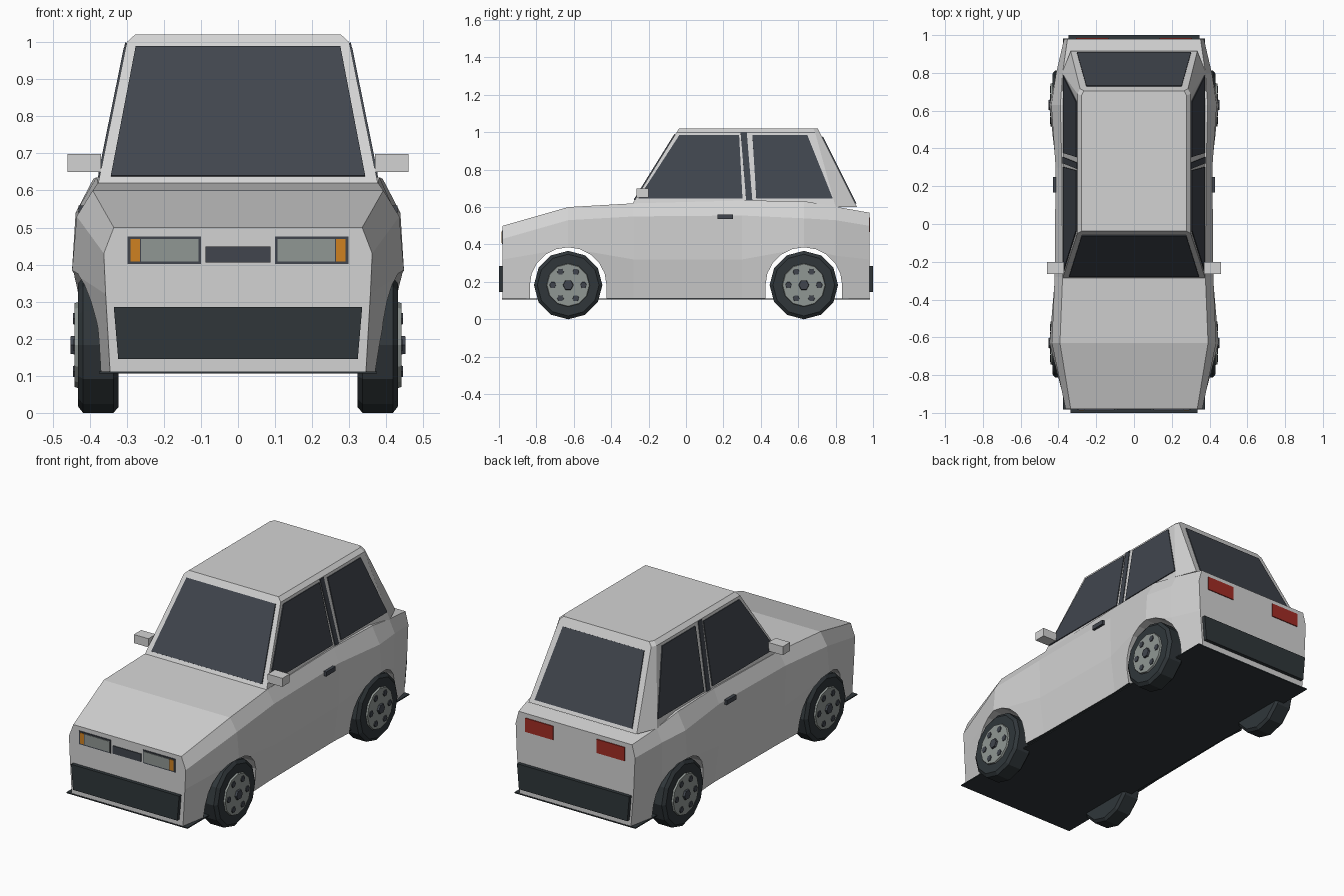
import bpy, bmesh
from math import sin, cos, pi
from mathutils import Vector

cube = bpy.data.objects.get("Cube")
if cube:
    bpy.data.objects.remove(cube)


def material(name, r, g, b):
    m = bpy.data.materials.new(name)
    m.use_nodes = True
    m.diffuse_color = (r, g, b, 1)
    bsdf = m.node_tree.nodes["Principled BSDF"]
    bsdf.inputs["Base Color"].default_value = (r, g, b, 1)
    bsdf.inputs["Roughness"].default_value = 0.7
    return m


PAINT = material("light grey paint", .65, .65, .65)
GLASS = material("dark glass", .052, .06, .075)
BLACK = material("black rubber", .029, .037, .042)
SILVER = material("silver grey", .28, .31, .295)
ORANGE = material("orange lens", .62, .22, .015)
RED = material("red lens", .36, .026, .018)


def loft(name, rings, *mats):
    """Skin a list of equal closed rings and cap both ends."""
    bm = bmesh.new()
    loops = [[bm.verts.new(p) for p in ring] for ring in rings]
    n = len(loops[0])
    for a, b in zip(loops, loops[1:]):
        for i in range(n):
            j = (i + 1) % n
            bm.faces.new((a[i], a[j], b[j], b[i]))
    bm.faces.new(loops[0])
    bm.faces.new(loops[-1])
    bmesh.ops.recalc_face_normals(bm, faces=bm.faces)
    mesh = bpy.data.meshes.new(name)
    bm.to_mesh(mesh)
    bm.free()
    for m in mats:
        mesh.materials.append(m)
    obj = bpy.data.objects.new(name, mesh)
    bpy.context.collection.objects.link(obj)
    return obj


def mirrored(half):
    return half + [(-x, y, z) for x, y, z in reversed(half)]


def plate(name, corners, out, mat, thick=.005):
    """Flat polygon raised along its normal on the side given by out."""
    pts = [Vector(p) for p in corners]
    n = (pts[1] - pts[0]).cross(pts[2] - pts[0]).normalized()
    if n.dot(Vector(out)) < 0:
        n.negate()
    return loft(name, [[p - n * .002 for p in pts], [p + n * thick for p in pts]], mat)


def box(name, x, y, z, mat):
    return loft(name, [[(a, y[0], z[0]), (a, y[1], z[0]), (a, y[1], z[1]), (a, y[0], z[1])]
                       for a in x], mat)


# Body shell: sill, waist, shoulder and deck edge at each station
stations = [
    (-.98, .345, (.357, .32), (.362, .43), (.335, .50)),
    (-.63, .405, (.448, .38), (.435, .53), (.392, .60)),
    (-.28, .39, (.418, .32), (.420, .55), (.378, .62)),
    (.30, .385, (.412, .32), (.415, .555), (.382, .635)),
    (.63, .405, (.448, .38), (.438, .54), (.39, .632)),
    (.80, .38, (.410, .34), (.412, .53), (.378, .602)),
    (.98, .345, (.362, .32), (.370, .50), (.352, .57)),
]
rings = [mirrored([(sill, y, .11)] + [(x, y, z) for x, z in rest])
         for y, sill, *rest in stations]
body = loft("body", rings, PAINT, BLACK)

# Wheel arches cut straight through the body
AXLES = (-.63, .63)
HUB_Z = .183
for axle in AXLES:
    arc = [(axle + .205 * cos(pi * i / 10), HUB_Z + .202 * sin(pi * i / 10)) for i in range(11)]
    outline = [(axle + .205, 0)] + arc + [(axle - .205, 0)]
    cutter = loft("arch_cutter", [[(x, y, z) for y, z in outline] for x in (-.6, .6)], PAINT)
    mod = body.modifiers.new("arch", 'BOOLEAN')
    mod.operation = 'DIFFERENCE'
    mod.solver = 'EXACT'
    mod.object = cutter
    bpy.context.view_layer.objects.active = body
    bpy.ops.object.modifier_apply(modifier=mod.name)
    bpy.data.objects.remove(cutter)

# The underside is dark
for f in body.data.polygons:
    f.material_index = 1 if f.normal.z < -.9 and f.center.z < .12 else 0
box("underbody", (-.375, .375), (-.983, .983), (.106, .112), BLACK)

# Cabin with a chamfered roof edge
loft("cabin", [
    mirrored([(.381, -.297, .60), (.381, .80, .60), (.335, .915, .60)]),
    mirrored([(.30, -.05, 1.0), (.30, .69, 1.0), (.285, .715, 1.0)]),
    mirrored([(.278, -.038, 1.02), (.278, .68, 1.02), (.265, .705, 1.02)]),
], PAINT)


def on_end(z, front):
    return -.28 + (z - .63) * .62 if front else .90 - (z - .63) * .5


# Windscreen and rear window
for name, front, lo, hi in (("windscreen", True, (.343, .638), (.276, .987)),
                            ("rear_window", False, (.302, .618), (.252, .975))):
    half = [(w, on_end(z, front), z) for w, z in (lo, hi)]
    plate(name, mirrored(half), (0, -1 if front else 1, 0), GLASS)


# Parts found on both sides
def side_panel(name, s, outline, mat, thick=.005):
    pts = [(s * (.375 - (z - .63) * .2027), y, z) for y, z in outline]
    plate(name, pts, (s, 0, 0), mat, thick)


for s, side in ((1, "left"), (-1, "right")):
    side_panel(side + "_front_window", s,
               [(-.255, .645), (.302, .645), (.284, .985), (-.035, .985)], GLASS)
    side_panel(side + "_rear_window", s,
               [(.376, .645), (.785, .645), (.648, .985), (.355, .985)], GLASS)
    side_panel(side + "_door_pillar", s,
               [(.322, .632), (.355, .632), (.325, .998), (.292, .998)], GLASS, .004)
    box(side + "_mirror", (s * .37, s * .46), (-.265, -.2), (.65, .698), PAINT)
    box(side + "_door_handle", (s * .40, s * .43), (.168, .25), (.535, .56), GLASS)

    # Lamps
    def lamp(name, x, z, y, mat, thick):
        pts = [(s * a, y, b) for a, b in
               ((x[0], z[0]), (x[1], z[0]), (x[1], z[1]), (x[0], z[1]))]
        plate(side + name, pts, (0, y, 0), mat, thick)

    lamp("_lamp_frame", (.10, .298), (.402, .476), -.98, GLASS, .004)
    lamp("_headlamp", (.106, .262), (.409, .469), -.98, SILVER, .007)
    lamp("_indicator", (.265, .29), (.409, .469), -.98, ORANGE, .007)
    lamp("_tail_lamp", (.135, .308), (.468, .545), .98, RED, .005)

    # Wheels
    for axle, end in zip(AXLES, ("front", "rear")):
        def disc(x, r, n=12, dy=0, dz=0):
            return [(s * x, axle + dy + r * cos(2 * pi * i / n),
                     HUB_Z + dz + r * sin(2 * pi * i / n)) for i in range(n)]

        label = side + "_" + end
        loft(label + "_tyre", [disc(.323, .168), disc(.336, .183), disc(.418, .183),
                               disc(.432, .165), disc(.432, .118)], BLACK)
        loft(label + "_rim", [disc(.425, .118), disc(.441, .113)], SILVER)
        loft(label + "_hub_cap", [disc(.436, .03, 6), disc(.452, .027, 6)], GLASS)
        for k in range(6):
            dy, dz = .082 * cos(k * pi / 3), .082 * sin(k * pi / 3)
            loft(label + "_bolt", [disc(.436, .019, 6, dy, dz),
                                   disc(.445, .017, 6, dy, dz)], GLASS)

# Grille and bumpers
plate("grille", mirrored([(.087, -.98, .405), (.087, -.98, .449)]), (0, -1, 0), GLASS)
for y, name, w in ((-.98, "front_bumper", .335), (.98, "rear_bumper", .348)):
    plate(name, mirrored([(w - .012, y, .145), (w, y, .285)]), (0, y, 0), BLACK, .02)
